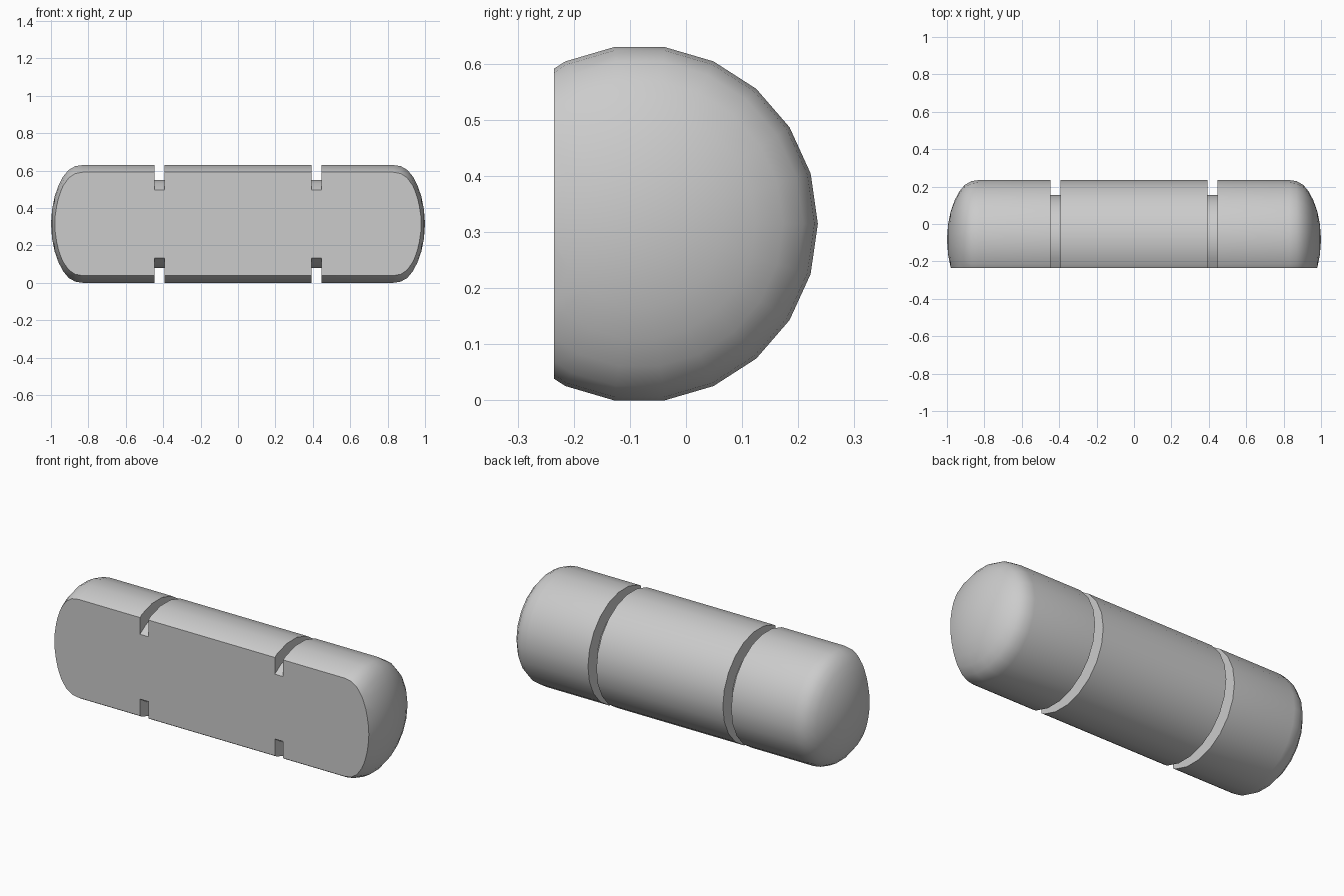
import bpy
import bmesh
import math
from mathutils import Vector

cube = bpy.data.objects.get("Cube")
if cube:
    bpy.data.objects.remove(cube, do_unlink=True)

SIDES = 22
RADIUS, GROOVE_RADIUS = 0.318, 0.238
AXIS_Y, AXIS_Z = -0.083, 0.315
FLAT_Y = -0.235

# Plain grey for the whole body
grey = bpy.data.materials.new("light_grey")
grey.use_nodes = True
colour = (0.6, 0.6, 0.6, 1)
grey.diffuse_color = colour
grey.node_tree.nodes["Principled BSDF"].inputs["Base Color"].default_value = colour

# Half profile (x, radius): middle, square groove, end barrel, rounded end
half = [(0.394, RADIUS), (0.394, GROOVE_RADIUS),
        (0.446, GROOVE_RADIUS), (0.446, RADIUS),
        (0.83, RADIUS), (0.87, 0.312), (0.905, 0.292), (0.935, 0.256),
        (0.96, 0.207), (0.98, 0.15), (0.994, 0.08), (1.0, 0.0)]
profile = [(-x, r) for x, r in reversed(half)] + half

# Revolve the profile round the long axis
bm = bmesh.new()
verts = [bm.verts.new((x, AXIS_Y + r, AXIS_Z)) for x, r in profile]
edges = [bm.edges.new(pair) for pair in zip(verts, verts[1:])]
bmesh.ops.spin(bm, geom=verts + edges, cent=(0, AXIS_Y, AXIS_Z),
               axis=(1, 0, 0), angle=math.tau, steps=SIDES)
bmesh.ops.remove_doubles(bm, verts=bm.verts, dist=0.0005)

# Slice off the front and close it with one flat face
cut = bmesh.ops.bisect_plane(
    bm, geom=bm.verts[:] + bm.edges[:] + bm.faces[:], dist=1e-5,
    plane_co=Vector((0, FLAT_Y, 0)), plane_no=Vector((0, -1, 0)),
    clear_outer=True)
rim = [e for e in cut["geom_cut"] if isinstance(e, bmesh.types.BMEdge)]
bmesh.ops.contextual_create(bm, geom=rim)
bmesh.ops.recalc_face_normals(bm, faces=bm.faces)

mesh = bpy.data.meshes.new("grooved_half_barrel")
bm.to_mesh(mesh)
bm.free()
mesh.materials.append(grey)
body = bpy.data.objects.new("grooved_half_barrel", mesh)
bpy.context.collection.objects.link(body)

# Smooth round surfaces, sharp groove and flat edges
bpy.ops.object.select_all(action="DESELECT")
body.select_set(True)
bpy.context.view_layer.objects.active = body
bpy.ops.object.shade_smooth_by_angle(angle=math.radians(30))
